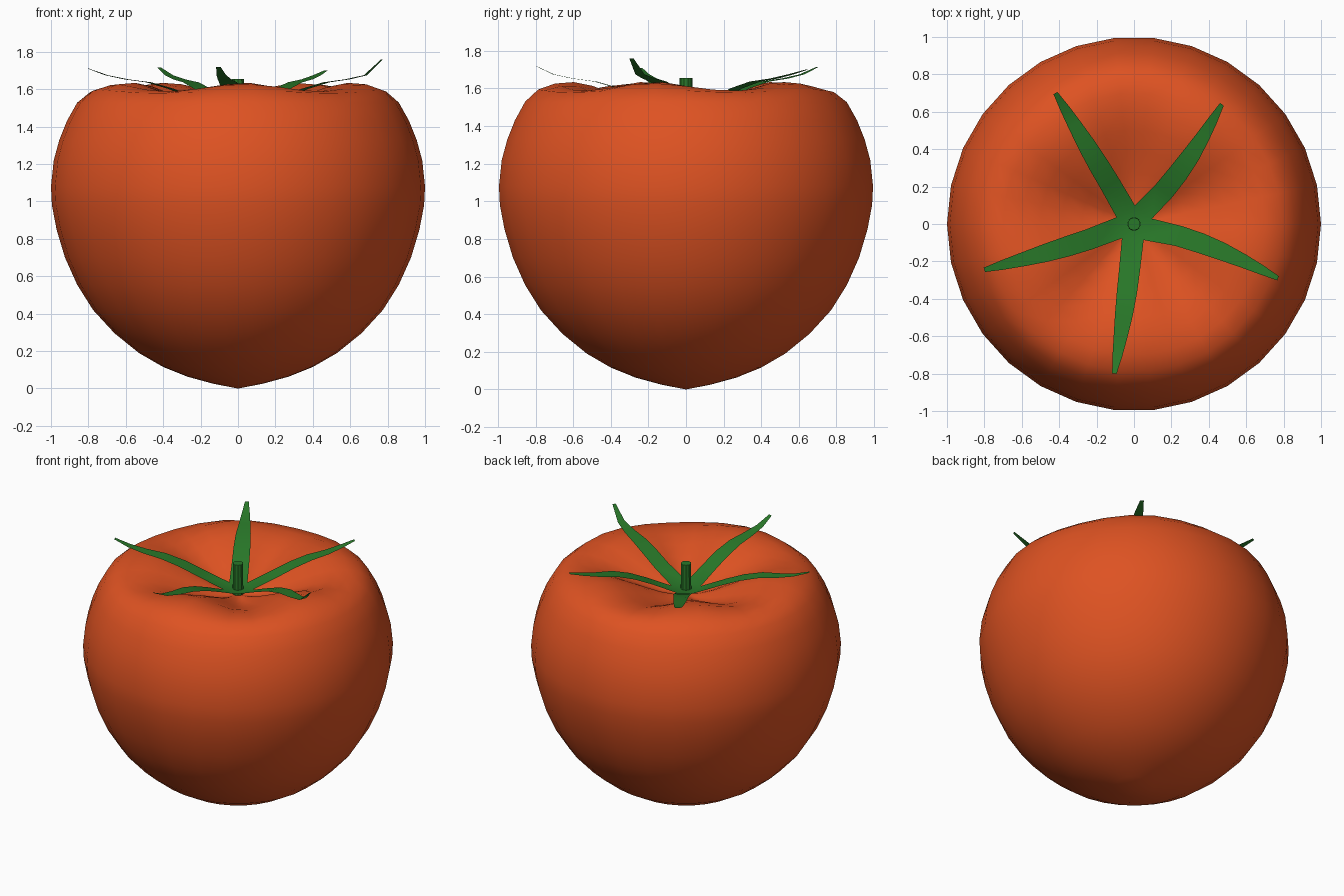
import bpy, bmesh, math
from mathutils import Vector

if "Cube" in bpy.data.objects:
    bpy.data.objects.remove(bpy.data.objects["Cube"])


def finish(name, bm, color, angle):
    bmesh.ops.recalc_face_normals(bm, faces=bm.faces)
    mesh = bpy.data.meshes.new(name)
    bm.to_mesh(mesh)
    bm.free()
    obj = bpy.data.objects.new(name, mesh)
    bpy.context.collection.objects.link(obj)
    mat = bpy.data.materials.new(name + "_colour")
    mat.diffuse_color = (*color, 1)
    mat.use_nodes = True
    mat.node_tree.nodes["Principled BSDF"].inputs["Base Color"].default_value = mat.diffuse_color
    mesh.materials.append(mat)
    bpy.ops.object.select_all(action='DESELECT')
    obj.select_set(True)
    bpy.context.view_layer.objects.active = obj
    bpy.ops.object.shade_smooth_by_angle(angle=math.radians(angle))
    return obj


RED, GREEN = (0.73, 0.085, 0.016), (0.022, 0.19, 0.022)

# Fruit: lathed profile (radius, height, groove weight), five soft lobes on top
SEGS = 30
GROOVE = math.radians(21)
profile = [(.13, .025, 0), (.27, .063, 0), (.40, .115, 0), (.53, .19, 0),
           (.66, .295, 0), (.775, .42, 0), (.86, .555, 0), (.925, .70, 0),
           (.97, .85, 0), (.995, .98, 0), (1, 1.08, 0), (.985, 1.22, 0),
           (.955, 1.33, 0), (.915, 1.43, 0), (.86, 1.53, .05), (.79, 1.595, .25),
           (.70, 1.627, .6), (.60, 1.635, .9), (.50, 1.615, 1), (.39, 1.575, 1),
           (.28, 1.525, .8), (.17, 1.475, .5), (.08, 1.445, .2)]
bm = bmesh.new()
rings = []
for r, z, w in profile:
    ring = []
    for i in range(SEGS):
        a = 2 * math.pi * i / SEGS
        dip = .065 * w * (.5 + .5 * math.cos(5 * (a - GROOVE)))
        ring.append(bm.verts.new((r * math.cos(a), r * math.sin(a), z - dip)))
    rings.append(ring)
bottom, top = bm.verts.new((0, 0, 0)), bm.verts.new((0, 0, 1.435))
for i in range(SEGS):
    j = (i + 1) % SEGS
    for lo, hi in zip(rings, rings[1:]):
        bm.faces.new((lo[i], lo[j], hi[j], hi[i]))
    bm.faces.new((bottom, rings[0][j], rings[0][i]))
    bm.faces.new((top, rings[-1][i], rings[-1][j]))
finish("fruit", bm, RED, 60)

# Calyx: thin sepals sharing a five-sided hub, each (tip x, tip y, tip z, side bow)
sepals = [(.47, .64, 1.70, -.03), (-.42, .70, 1.715, 0), (-.80, -.245, 1.71, .01),
          (-.105, -.80, 1.72, .01), (.77, -.29, 1.76, .03)]
# fraction along the sepal, height, half width
sections = [(.30, 1.552, .056), (.45, 1.602, .054), (.60, 1.637, .048),
            (.75, 1.653, .037), (.88, 1.675, .026)]
bm = bmesh.new()
hub = bm.verts.new((0, 0, 1.475))
angles = [math.atan2(s[1], s[0]) for s in sepals]
corners = []
for k in range(5):
    gap = (angles[(k + 1) % 5] - angles[k]) % (2 * math.pi)
    a = angles[k] + gap / 2
    corners.append(bm.verts.new((.10 * math.cos(a), .10 * math.sin(a), 1.48)))
for k, (x, y, tip_z, bow) in enumerate(sepals):
    along = Vector((x, y, 0))
    side = Vector((-y, x, 0)).normalized()
    right, left = corners[k - 1], corners[k]
    bm.faces.new((hub, right, left))
    for t, z, hw in sections + [(1, tip_z, .012)]:
        mid = along * t + side * bow * math.sin(math.pi * t) + Vector((0, 0, z))
        r2, l2 = bm.verts.new(mid - side * hw), bm.verts.new(mid + side * hw)
        bm.faces.new((right, r2, l2, left))
        right, left = r2, l2
finish("calyx", bm, GREEN, 30)

# Stem stub
bm = bmesh.new()
bmesh.ops.create_cone(bm, cap_ends=True, segments=10, radius1=.036, radius2=.034, depth=.215)
bmesh.ops.translate(bm, verts=bm.verts, vec=(0, 0, 1.5475))
finish("stem", bm, GREEN, 30)
